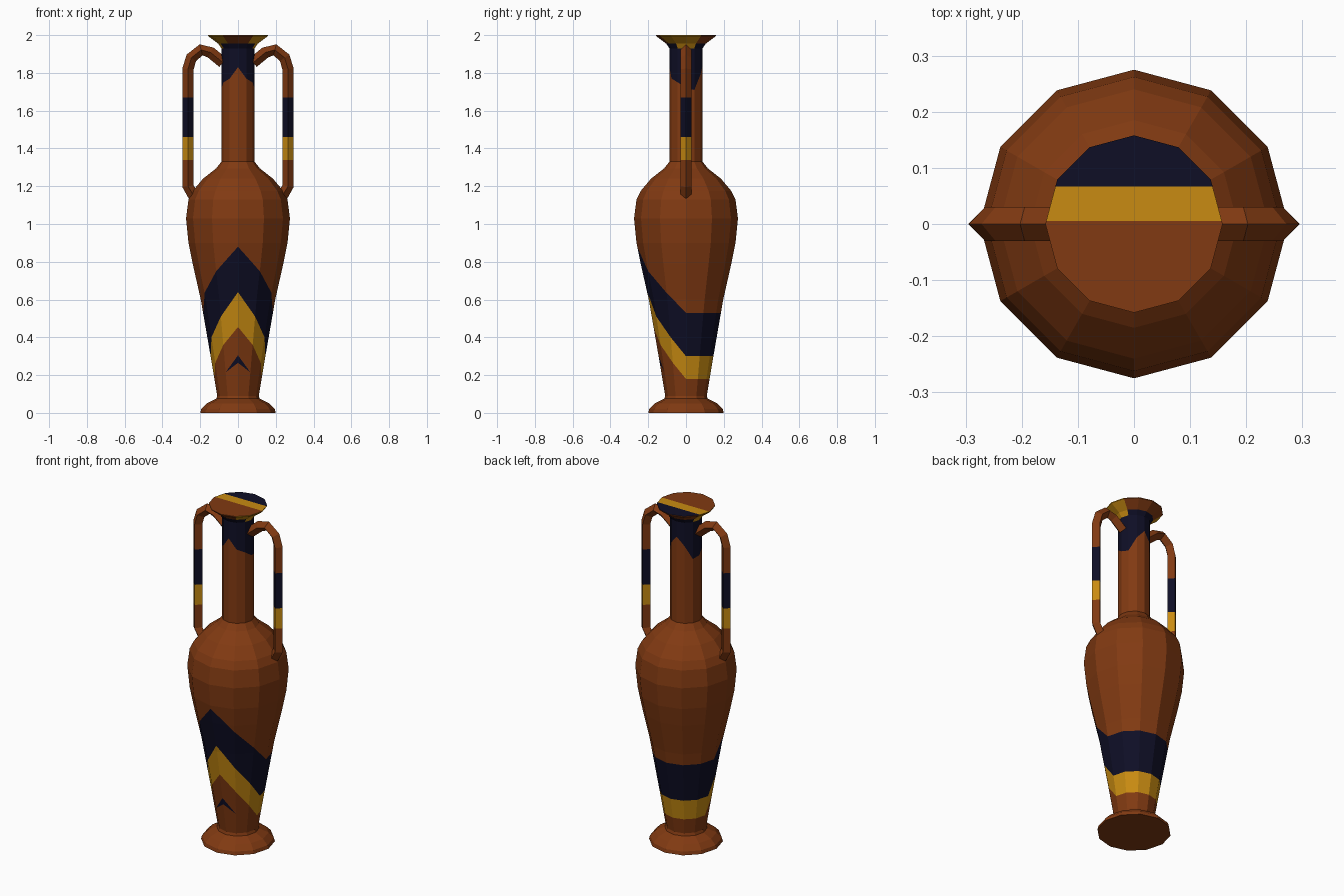
import bpy, bmesh, math
from mathutils import Vector

if "Cube" in bpy.data.objects:
    bpy.data.objects.remove(bpy.data.objects["Cube"])


def material(name, rgb):
    m = bpy.data.materials.new(name)
    m.diffuse_color = (*rgb, 1)
    m.use_nodes = True
    m.node_tree.nodes["Principled BSDF"].inputs["Base Color"].default_value = m.diffuse_color
    return m


MATS = [material("terracotta", (0.22, 0.042, 0.006)),
        material("ochre", (0.58, 0.26, 0.006)),
        material("dark_blue", (0.0045, 0.0045, 0.019))]
CLAY, OCHRE, BLUE = 0, 1, 2
SIDES = 12


def finish(name, bm):
    bmesh.ops.recalc_face_normals(bm, faces=bm.faces)
    mesh = bpy.data.meshes.new(name)
    bm.to_mesh(mesh)
    bm.free()
    for m in MATS:
        mesh.materials.append(m)
    ob = bpy.data.objects.new(name, mesh)
    bpy.context.collection.objects.link(ob)
    return ob


def loft(bm, rings):
    """Join equal rings of points with quads and cap both ends."""
    vs = [[bm.verts.new(p) for p in ring] for ring in rings]
    n = len(vs[0])
    for a, b in zip(vs, vs[1:]):
        for i in range(n):
            j = (i + 1) % n
            bm.faces.new((a[i], a[j], b[j], b[i]))
    bm.faces.new(vs[0])
    bm.faces.new(vs[-1])


def spoke(step, r, z):
    """Point on the lathe, angle counted from the front."""
    a = step * 2 * math.pi / SIDES
    return Vector((r * math.sin(a), -r * math.cos(a), z))


# vase outline: foot, body, shoulder, neck, flared lip
PROFILE = [(0.20, 0), (0.195, 0.02), (0.165, 0.05), (0.115, 0.075), (0.11, 0.09),
           (0.145, 0.30), (0.197, 0.60), (0.24, 0.79), (0.262, 0.90), (0.275, 1.03),
           (0.262, 1.13), (0.24, 1.175), (0.185, 1.24), (0.115, 1.295), (0.088, 1.33),
           (0.088, 1.93), (0.105, 1.955), (0.158, 1.995), (0.158, 2.0)]


def radius(z):
    for (r0, z0), (r1, z1) in zip(PROFILE, PROFILE[1:]):
        if z <= z1:
            return r0 + (r1 - r0) * (z - z0) / (z1 - z0)
    return PROFILE[-1][0]


# band edges: height at each spoke from front (0) to back (6), mirrored
EDGES = [[0.265, 0.215, 0.215, 0.215, 0.215, 0.215, 0.215][:1] + [0.215] + [0.12] * 5,
         [0.305, 0.215] + [0.12] * 5,
         [0.455, 0.36, 0.265, 0.18, 0.18, 0.18, 0.18],
         [0.64, 0.51, 0.40, 0.30, 0.30, 0.30, 0.30],
         [0.88, 0.75, 0.635, 0.53, 0.53, 0.53, 0.53],
         [1.83, 1.77, 1.75, 1.72, 1.71, 1.79, 1.84]]
EDGES[0] = [0.265, 0.215] + [0.12] * 5
BANDS = [CLAY, BLUE, CLAY, OCHRE, BLUE, CLAY, BLUE]


def sector(face):
    c = face.calc_center_median()
    return int((math.atan2(c.x, -c.y) % (2 * math.pi)) / (2 * math.pi) * SIDES)


def is_side(face):
    return not (abs(face.normal.z) > 0.99)


def cut(bm, faces, co, no):
    geom = set(faces)
    for f in faces:
        geom.update(f.edges)
        geom.update(f.verts)
    bmesh.ops.bisect_plane(bm, geom=list(geom), dist=1e-4, plane_co=co, plane_no=no)


# vase
bm = bmesh.new()
loft(bm, [[spoke(i, r, z) for i in range(SIDES)] for r, z in PROFILE])
bmesh.ops.recalc_face_normals(bm, faces=bm.faces)
for s in range(SIDES):
    a, b = min(s, SIDES - s), min(s + 1, SIDES - s - 1)
    planes = []
    for e in EDGES:
        p = spoke(s, radius(e[a]), e[a])
        q = spoke(s + 1, radius(e[b]), e[b])
        no = (q - p).cross(spoke(s + 0.5, 1, 0)).normalized()
        planes.append((p, no if no.z > 0 else -no))
    for p, no in planes:
        cut(bm, [f for f in bm.faces if is_side(f) and sector(f) == s], p, no)
        bm.normal_update()
    for f in bm.faces:
        if is_side(f) and sector(f) == s:
            c = f.calc_center_median()
            f.material_index = BANDS[sum((c - p).dot(no) > 0 for p, no in planes)]
            # lip: ochre at the sides, plain at front and back
            if c.z > 1.97 or (c.z > 1.935 and s in (2, 3, 8, 9)):
                f.material_index = OCHRE if s in (1, 2, 3, 8, 9, 10) else CLAY
# striped lid
for y in (0.005, 0.067):
    lid = [f for f in bm.faces if f.calc_center_median().z > 1.999]
    cut(bm, lid, (0, y, 2), (0, 1, 0))
for f in bm.faces:
    c = f.calc_center_median()
    if c.z > 1.999:
        f.material_index = BLUE if c.y > 0.067 else OCHRE if c.y > 0.005 else CLAY
finish("vase", bm)

# handles: diamond section swept along a bent path
PATH = [(0.235, 1.15), (0.265, 1.20), (0.265, 1.34), (0.265, 1.46), (0.265, 1.67),
        (0.265, 1.82), (0.247, 1.88), (0.195, 1.922), (0.145, 1.908), (0.08, 1.855)]
for side, name in ((1, "right_handle"), (-1, "left_handle")):
    bm = bmesh.new()
    rings = []
    for i, (x, z) in enumerate(PATH):
        (x0, z0), (x1, z1) = PATH[max(i - 1, 0)], PATH[min(i + 1, len(PATH) - 1)]
        t = Vector((x1 - x0, 0, z1 - z0)).normalized()
        n = Vector((t.z, 0, -t.x)) * 0.03
        c, y = Vector((x, 0, z)), Vector((0, 0.03, 0))
        rings.append([Vector((p.x * side, p.y, p.z)) for p in (c + n, c + y, c - n, c - y)])
    loft(bm, rings)
    for f in bm.faces:
        z = f.calc_center_median().z
        f.material_index = OCHRE if 1.34 < z < 1.46 else BLUE if 1.46 < z < 1.67 else CLAY
    finish(name, bm)
